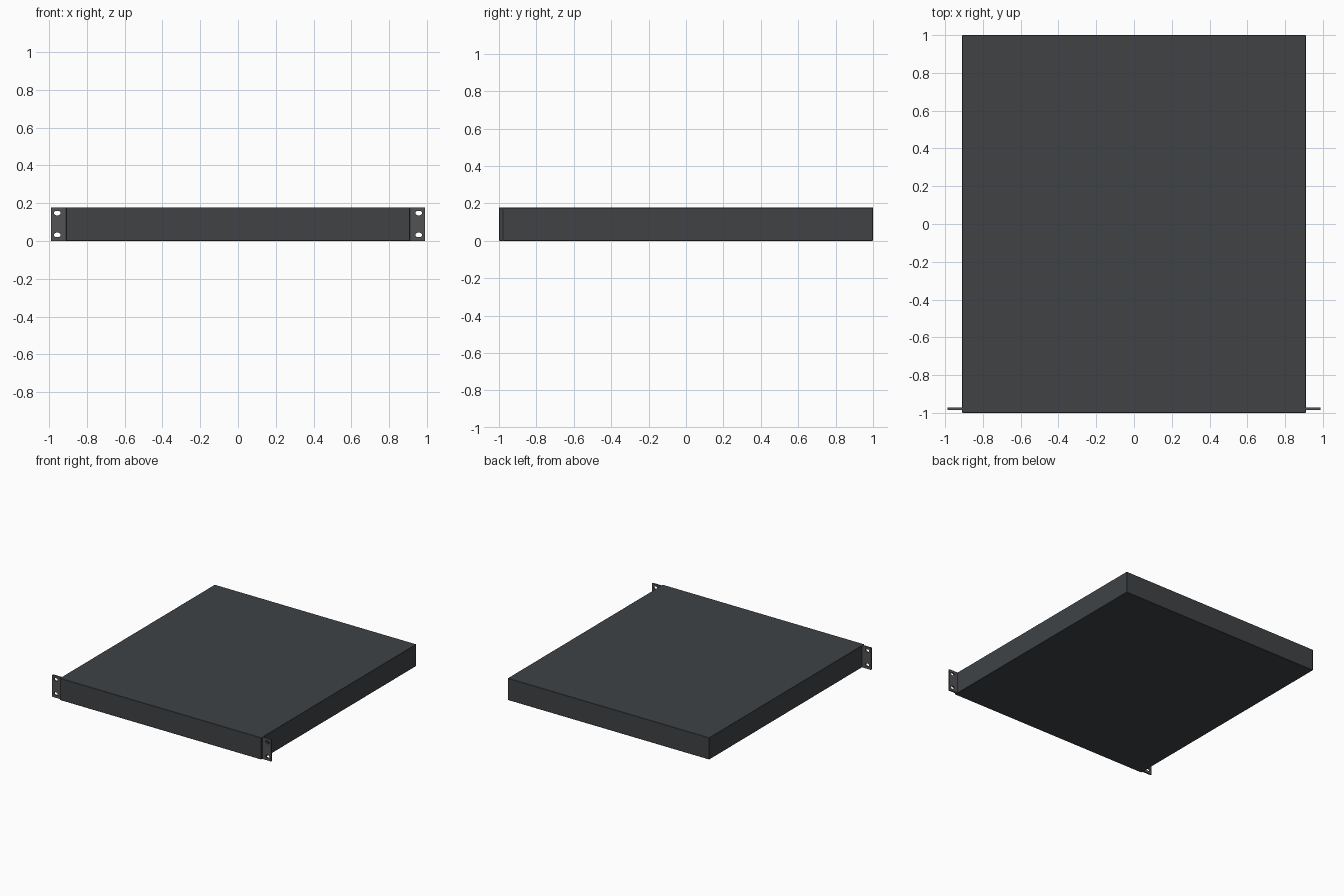
import bpy, bmesh
from math import pi, cos, sin

if "Cube" in bpy.data.objects:
    bpy.data.objects.remove(bpy.data.objects["Cube"])

W, H = 0.91, 0.178          # chassis half width, height
EAR_X = 0.988               # outer edge of the ears
EAR_Y0, EAR_Y1 = -0.985, -0.972


def material(name, color):
    m = bpy.data.materials.new(name)
    m.diffuse_color = (*color, 1)
    m.use_nodes = True
    m.node_tree.nodes["Principled BSDF"].inputs["Base Color"].default_value = m.diffuse_color
    return m


def new_object(name, bm, mat=None):
    bmesh.ops.recalc_face_normals(bm, faces=bm.faces)
    me = bpy.data.meshes.new(name)
    bm.to_mesh(me)
    bm.free()
    ob = bpy.data.objects.new(name, me)
    bpy.context.collection.objects.link(ob)
    if mat:
        me.materials.append(mat)
    return ob


def box(name, lo, hi, mat):
    bm = bmesh.new()
    bmesh.ops.create_cube(bm, size=1)
    for v in bm.verts:
        for i in range(3):
            v.co[i] = lo[i] if v.co[i] < 0 else hi[i]
    return new_object(name, bm, mat)


def slot_cutter(name, x, heights, r=0.012, half=0.005, n=8):
    # rounded slots extruded through the ear
    bm = bmesh.new()
    for z in heights:
        pts = []
        for side in (1, -1):
            for i in range(n + 1):
                a = -pi / 2 + pi * i / n
                pts.append((x + side * (half + r * cos(a)), z + side * r * sin(a)))
        face = bm.faces.new([bm.verts.new((px, -1.05, pz)) for px, pz in pts])
        ext = bmesh.ops.extrude_face_region(bm, geom=[face])
        verts = [g for g in ext["geom"] if isinstance(g, bmesh.types.BMVert)]
        bmesh.ops.translate(bm, verts=verts, vec=(0, 0.15, 0))
    return new_object(name, bm)


dark = material("dark_steel", (0.05, 0.055, 0.06))
ear_mat = material("ear_steel", (0.085, 0.085, 0.09))

# Chassis
chassis = box("chassis", (-W, -1, 0), (W, 1, H), dark)
bev = chassis.modifiers.new("edge", "BEVEL")
bev.width, bev.segments = 0.002, 1

# Mounting ears with two slots each
for side, label in ((-1, "left"), (1, "right")):
    a, b = sorted((side * (W - 0.004), side * EAR_X))
    ear = box(label + "_rack_ear", (a, EAR_Y0, 0), (b, EAR_Y1, H), ear_mat)
    cutter = slot_cutter(label + "_slot_cutter", side * 0.956, (0.032, 0.148))
    mod = ear.modifiers.new("slots", "BOOLEAN")
    mod.object, mod.operation, mod.solver = cutter, "DIFFERENCE", "EXACT"
    # bake the slots, then drop the helper
    dg = bpy.context.evaluated_depsgraph_get()
    mesh = bpy.data.meshes.new_from_object(ear.evaluated_get(dg))
    ear.modifiers.clear()
    ear.data = mesh
    bpy.data.objects.remove(cutter)
